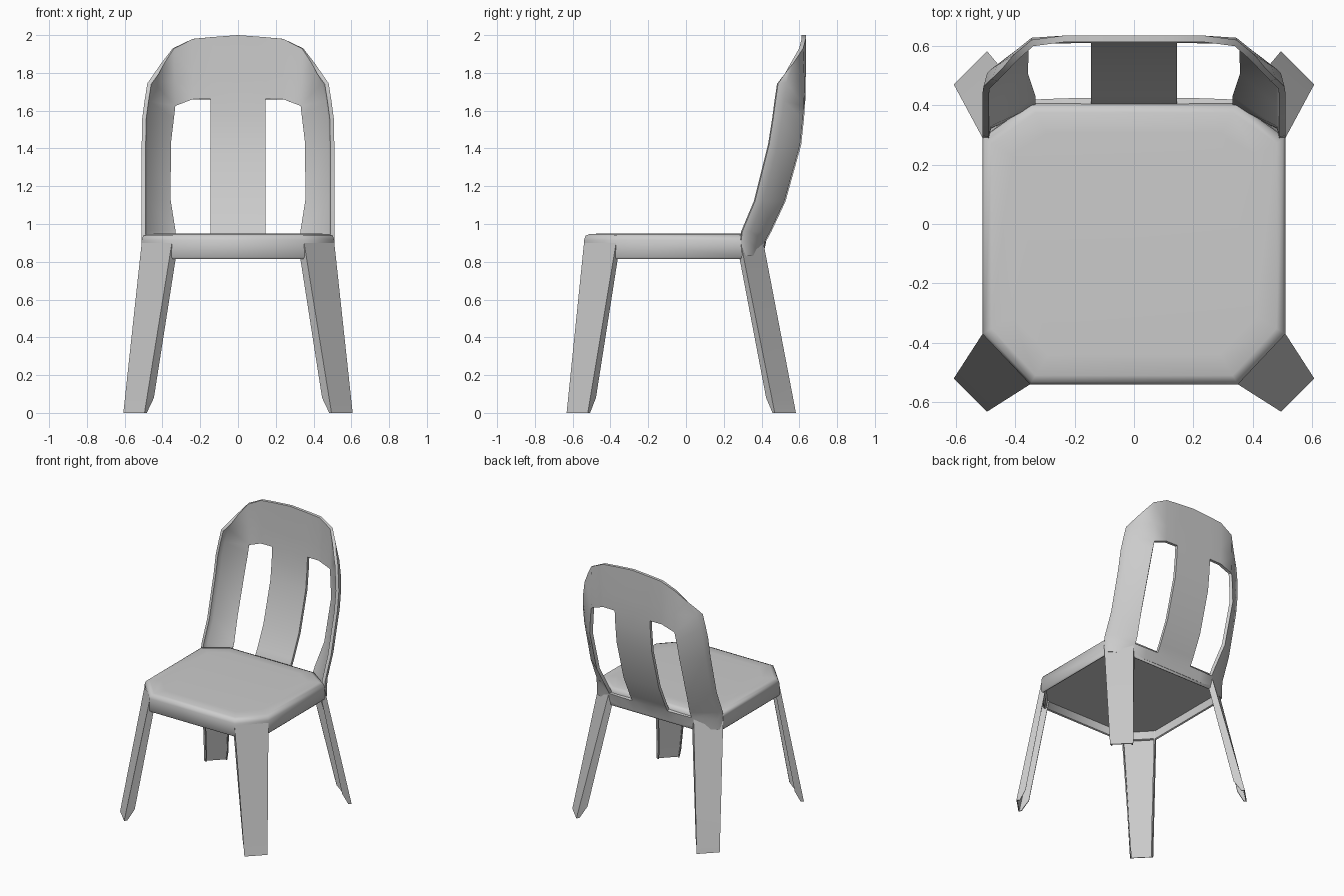
import bpy, bmesh
from math import radians
from mathutils import Vector

if "Cube" in bpy.data.objects:
    bpy.data.objects.remove(bpy.data.objects["Cube"])


def build(name, rows, ref, thick=0, closed=False, caps=(), skip=(), mirror=True):
    """Loft rows of points into a shell that faces away from ref."""
    bm = bmesh.new()
    grid = [[bm.verts.new(p) for p in row] for row in rows]
    n = len(grid[0])
    for i in range(len(grid) - 1):
        for j in range(n if closed else n - 1):
            if (i, j) in skip:
                continue
            k = (j + 1) % n
            bm.faces.new((grid[i][j], grid[i][k], grid[i + 1][k], grid[i + 1][j]))
    for c in caps:
        bm.faces.new(grid[c])
    bmesh.ops.delete(bm, geom=[v for v in bm.verts if not v.link_faces], context='VERTS')
    if caps:
        bmesh.ops.recalc_face_normals(bm, faces=bm.faces[:])
    else:
        bm.normal_update()
        ref = Vector(ref)
        if sum(f.normal.dot(f.calc_center_median() - ref) * f.calc_area() for f in bm.faces) < 0:
            bmesh.ops.reverse_faces(bm, faces=bm.faces[:])
    me = bpy.data.meshes.new(name)
    bm.to_mesh(me)
    bm.free()
    ob = bpy.data.objects.new(name, me)
    bpy.context.collection.objects.link(ob)
    bpy.ops.object.select_all(action='DESELECT')
    ob.select_set(True)
    bpy.context.view_layer.objects.active = ob
    if mirror:
        m = ob.modifiers.new("mirror", 'MIRROR')
        m.use_clip = True
    if thick:
        s = ob.modifiers.new("shell", 'SOLIDIFY')
        s.thickness = thick
        s.offset = -1
    for mod in list(ob.modifiers):
        bpy.ops.object.modifier_apply(modifier=mod.name)
    bpy.ops.object.shade_smooth_by_angle(angle=radians(50))
    return ob


# Seat: chamfered slab with a rounded rim and a skirt, recessed underneath
def seat_ring(d, z):
    e = d * 0.6
    right = [(0.35 - e, -0.54 + d), (0.51 - d, -0.37 + e),
             (0.51 - d, 0.29 - e), (0.35 - e, 0.405 - d)]
    return [(x, y, z) for x, y in right] + [(-x, y, z) for x, y in reversed(right)]


build("seat", [seat_ring(0.10, 0.95), seat_ring(0.03, 0.947), seat_ring(0.008, 0.938),
               seat_ring(0, 0.915), seat_ring(0, 0.825), seat_ring(0.008, 0.815),
               seat_ring(0.018, 0.82), seat_ring(0.025, 0.875)],
      (0, 0, 0.5), closed=True, caps=(0, -1), mirror=False)


# Legs: splayed channels with flanges turned inward, cut back at the foot
def leg(name, s, dy, top_a, top_b):
    foot_a, foot_b = (0.607, 0.52), (0.495, 0.632)
    rows = []
    for z, fa, fb in ((0.90, (-0.03, -0.022), (-0.033, -0.026)),
                      (0.08, (-0.037, -0.03), (-0.037, -0.045)),
                      (0.0, (-0.02, -0.012), (-0.012, -0.02))):
        t = 1 - z / 0.90
        mix = lambda p, q: (p[0] + (q[0] - p[0]) * t, p[1] + (q[1] - dy - p[1]) * t)
        a, b = mix(top_a, foot_a), mix(top_b, foot_b)
        pts = [(a[0] + fa[0], a[1] + fa[1]), a, b, (b[0] + fb[0], b[1] + fb[1])]
        rows.append([(x, s * y, z) for x, y in pts])
    build(name, rows, (0, 0, 0.5), 0.008)


leg("front_legs", -1, 0, (0.51, 0.37), (0.35, 0.54))
leg("rear_legs", 1, 0.05, (0.51, 0.29), (0.35, 0.41))


# Backrest: curved shell with wings and two openings beside a centre slat
# each row: z, centre y, opening edge x, wing x, wing y
back = [(0.83, 0.408, 0.345, 0.51, 0.29), (0.91, 0.425, 0.338, 0.51, 0.292),
        (0.96, 0.452, 0.343, 0.51, 0.298), (1.12, 0.527, 0.37, 0.51, 0.365),
        (1.42, 0.61, 0.37, 0.51, 0.44), (1.56, 0.625, 0.353, 0.507, 0.462)]
rows = []
for z, yc, xh, xo, yw in back:
    rows.append([(0, yc, z), (0.145, yc, z), (0.24, yc - 0.002, z), (xh, yc - 0.006, z),
                 (xo - 0.012, yw + 0.045, z), (xo, yw, z)])
rows.append([(0, 0.632, 1.66), (0.145, 0.632, 1.66), (0.24, 0.63, 1.66),
             (0.342, 0.625, 1.625), (0.483, 0.52, 1.65), (0.495, 0.474, 1.65)])
rows.append([(0, 0.634, 1.78), (0.145, 0.634, 1.78), (0.24, 0.634, 1.78),
             (0.345, 0.627, 1.76), (0.462, 0.533, 1.75), (0.48, 0.488, 1.745)])
rows.append([(0, 0.634, 2.0), (0.13, 0.634, 1.99), (0.24, 0.634, 1.98),
             (0.345, 0.62, 1.93), (0.405, 0.57, 1.853), (0.438, 0.53, 1.805)])
holes = {(i, j) for i in range(1, 6) for j in (1, 2)}
build("backrest", rows, (0, -1, 1.2), 0.022, skip=holes)
